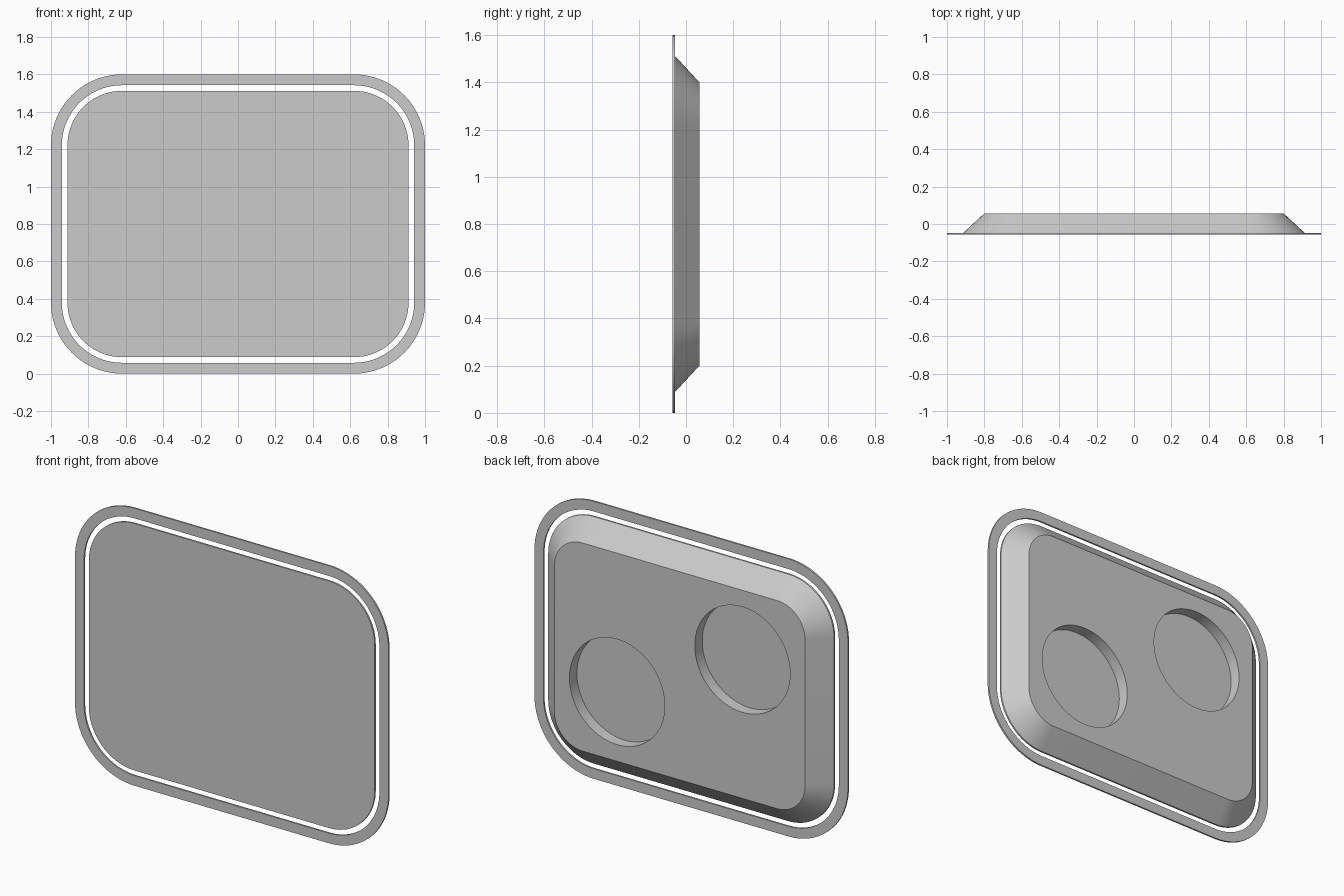
import bpy, bmesh, math

if "Cube" in bpy.data.objects:
    bpy.data.objects.remove(bpy.data.objects["Cube"], do_unlink=True)

MID_Z = 0.8
FRONT, LIP, BACK = -0.057, -0.047, 0.057

grey = bpy.data.materials.new("plain grey")
grey.use_nodes = True
grey.diffuse_color = (0.6, 0.6, 0.6, 1)
grey.node_tree.nodes["Principled BSDF"].inputs["Base Color"].default_value = (0.6, 0.6, 0.6, 1)


def rounded_loop(bm, inset, y, segments=20):
    """Ring of verts: rounded rectangle, inset from the outermost outline."""
    radius = 0.38 - inset
    cx, cz = 0.62, 0.42
    verts = []
    for i, (sx, sz) in enumerate([(1, 1), (-1, 1), (-1, -1), (1, -1)]):
        for k in range(segments + 1):
            a = math.pi / 2 * (i + k / segments)
            verts.append(bm.verts.new((sx * cx + radius * math.cos(a), y,
                                       MID_Z + sz * cz + radius * math.sin(a))))
    return verts


def bridge(bm, a, b):
    n = len(a)
    for i in range(n):
        j = (i + 1) % n
        bm.faces.new((a[i], a[j], b[j], b[i]))


def finish(bm, name):
    bmesh.ops.recalc_face_normals(bm, faces=bm.faces)
    mesh = bpy.data.meshes.new(name)
    bm.to_mesh(mesh)
    bm.free()
    mesh.materials.append(grey)
    obj = bpy.data.objects.new(name, mesh)
    bpy.context.collection.objects.link(obj)
    return obj


def smooth(obj):
    bpy.ops.object.select_all(action='DESELECT')
    obj.select_set(True)
    bpy.context.view_layer.objects.active = obj
    bpy.ops.object.shade_smooth_by_angle(angle=math.radians(30))


# Thin outer rim, separated from the panel by a narrow gap
bm = bmesh.new()
loops = [rounded_loop(bm, inset, y) for inset, y in
         [(0, FRONT), (0, LIP), (0.058, LIP), (0.058, FRONT)]]
for i in range(4):
    bridge(bm, loops[i], loops[(i + 1) % 4])
smooth(finish(bm, "outer_rim"))

# Panel with a thin lip and sloping sides towards the back
bm = bmesh.new()
loops = [rounded_loop(bm, inset, y) for inset, y in
         [(0.088, FRONT), (0.088, LIP), (0.2, BACK)]]
for a, b in zip(loops, loops[1:]):
    bridge(bm, a, b)
bm.faces.new(loops[0])
bm.faces.new(loops[-1])
panel = finish(bm, "panel")

# Two round pockets sunk into the back
POCKET_DEPTH = 0.068
for side, x, z in [("left", 0.4, 0.6), ("right", -0.4, 1.0)]:
    bpy.ops.mesh.primitive_cylinder_add(
        vertices=64, radius=0.304, depth=2 * POCKET_DEPTH,
        location=(x, BACK, z), rotation=(math.pi / 2, 0, 0))
    cutter = bpy.context.object
    cutter.name = side + "_pocket_cutter"
    cutter.data.materials.append(grey)
    cutter.hide_render = True
    cut = panel.modifiers.new(side + "_pocket", 'BOOLEAN')
    cut.operation = 'DIFFERENCE'
    cut.solver = 'EXACT'
    cut.object = cutter
    bpy.ops.object.select_all(action='DESELECT')
    panel.select_set(True)
    bpy.context.view_layer.objects.active = panel
    bpy.ops.object.modifier_apply(modifier=cut.name)
    bpy.data.objects.remove(cutter, do_unlink=True)
smooth(panel)
